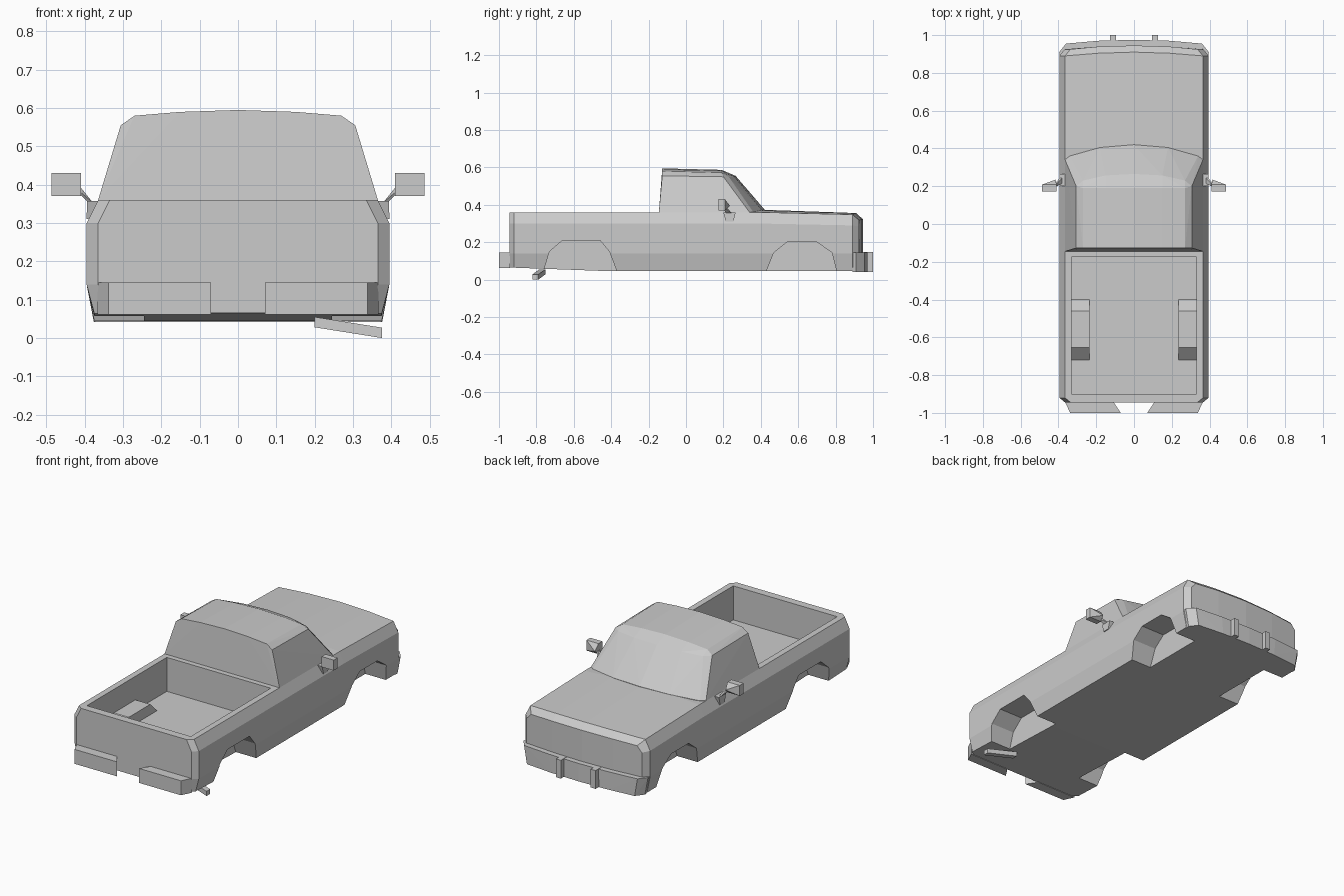
import bpy, bmesh

if "Cube" in bpy.data.objects:
    bpy.data.objects.remove(bpy.data.objects["Cube"])

grey = bpy.data.materials.new("light_grey")
grey.use_nodes = True
grey.diffuse_color = (0.6, 0.6, 0.6, 1)
grey.node_tree.nodes["Principled BSDF"].inputs["Base Color"].default_value = (0.6, 0.6, 0.6, 1)


def finish(name, bm):
    bmesh.ops.recalc_face_normals(bm, faces=bm.faces)
    mesh = bpy.data.meshes.new(name)
    bm.to_mesh(mesh)
    bm.free()
    mesh.materials.append(grey)
    obj = bpy.data.objects.new(name, mesh)
    bpy.context.collection.objects.link(obj)
    return obj


def hull(name, points, side=1):
    """Convex solid around the points, flipped in x when side is -1."""
    bm = bmesh.new()
    for x, y, z in points:
        bm.verts.new((x * side, y, z))
    res = bmesh.ops.convex_hull(bm, input=bm.verts)
    loose = [v for v in bm.verts if not v.link_faces]
    bmesh.ops.delete(bm, geom=loose, context='VERTS')
    bmesh.ops.dissolve_limit(bm, angle_limit=0.005, verts=bm.verts, edges=bm.edges)
    return finish(name, bm)


def corners(x, y, z):
    return [(a, b, c) for a in x for b in y for c in z]


def across(profile, x0, x1):
    """Side profile of (y, z) spanned between two x positions."""
    return [(x, y, z) for x in (x0, x1) for y, z in profile]


def boolean(target, tool, operation):
    mod = target.modifiers.new("cut", 'BOOLEAN')
    mod.operation = operation
    mod.solver = 'EXACT'
    mod.object = tool
    bpy.context.view_layer.objects.active = target
    bpy.ops.object.modifier_apply(modifier=mod.name)
    bpy.data.objects.remove(tool)


def section(y, inset, low, shoulder, top, crown, bulge):
    """Closed body cross-section, bowed forward at its centre by bulge."""
    half = [(0.19, low, 0.7), (0.375 - inset, low, 0), (0.395 - inset, 0.14, 0),
            (0.395 - inset, shoulder, 0), (0.365 - min(inset, 0.03), top, 0),
            (0.19, top + crown * 0.75, 0.7)]
    right = [(x, y + bulge * k, z) for x, z, k in half]
    left = [(-x, b, z) for x, b, z in reversed(right)]
    return [(0, y + bulge, low)] + right + [(0, y + bulge, top + crown)] + left


# Body shell, lofted from tail to nose
rings = [section(-0.945, 0.03, 0.065, 0.30, 0.36, 0, 0),
         section(-0.92, 0, 0.064, 0.30, 0.36, 0, 0),
         section(-0.40, 0, 0.045, 0.30, 0.36, 0, 0),
         section(0.30, 0, 0.045, 0.30, 0.36, 0, 0),
         section(0.40, 0, 0.045, 0.30, 0.36, 0.014, 0),
         section(0.89, 0, 0.045, 0.29, 0.348, 0.008, 0.02),
         section(0.925, 0.028, 0.045, 0.285, 0.318, 0.006, 0.02)]
bm = bmesh.new()
loops = [[bm.verts.new(p) for p in ring] for ring in rings]
n = len(loops[0])
for a, b in zip(loops, loops[1:]):
    for i in range(n):
        j = (i + 1) % n
        bm.faces.new((a[i], a[j], b[j], b[i]))
bm.faces.new(loops[0])
nose = loops[-1]
bm.faces.new(nose[1:7])
bm.faces.new((nose[0], nose[1], nose[6], nose[7]))
bm.faces.new((nose[0], nose[7], nose[8], nose[13]))
bm.faces.new(nose[8:14])
body = finish("body", bm)

# Open cargo bed with wheel boxes
bed = hull("bed_cutter", corners((-0.33, 0.33), (-0.90, -0.175), (0.165, 0.5)))
boolean(body, bed, 'DIFFERENCE')
box = [(-0.72, 0.14), (-0.72, 0.165), (-0.655, 0.225), (-0.46, 0.225), (-0.40, 0.165), (-0.40, 0.14)]
rear_arch = [(-0.775, 0), (-0.76, 0.05), (-0.73, 0.15), (-0.66, 0.21),
             (-0.46, 0.21), (-0.41, 0.15), (-0.37, 0.045), (-0.355, 0)]
front_arch = [(0.415, 0), (0.43, 0.045), (0.47, 0.145), (0.54, 0.2),
              (0.70, 0.2), (0.78, 0.145), (0.805, 0.045), (0.815, 0)]
for side in (1, -1):
    boolean(body, hull("wheel_box", across(box, 0.235, 0.35), side), 'UNION')
    for arch in (rear_arch, front_arch):
        boolean(body, hull("arch_cutter", across(arch, 0.245, 0.5), side), 'DIFFERENCE')

# Cab: roof, raked windscreen and leaning sides
cab = []
for s in (1, -1):
    # roof x, roof z, screen top y and z, screen base x, y and z
    for rx, rz, ty, tz, bx, by, bz in ((0, 0.595, 0.265, 0.555, 0, 0.42, 0.375),
                                       (0.15, 0.59, 0.257, 0.553, 0.18, 0.405, 0.371),
                                       (0.27, 0.58, 0.23, 0.548, 0.34, 0.36, 0.361),
                                       (0.306, 0.555, 0.2, 0.55, 0.365, 0.34, 0.36)):
        cab += [(s * rx, -0.127, rz), (s * rx, 0.19, rz - 0.008),
                (s * rx, ty, tz), (s * bx, by, bz), (s * bx, by, 0.345)]
    cab += [(s * 0.365, -0.145, 0.36), (s * 0.365, -0.145, 0.345)]
hull("cab", cab)

# Front bumper, narrowing towards the bottom
plan = [(0.393, 0.89), (0.396, 0.91), (0.36, 0.955), (0.19, 0.97), (0, 0.975)]
hull("front_bumper", [(s * x * k, y, z) for s in (1, -1) for x, y in plan
                      for k, z in ((1, 0.145), (0.95, 0.042))])

# Split rear bumper: flat pieces with tapered ends
rear_plan = [(0.11, -0.94), (0.07, -1.0), (0.338, -1.0), (0.366, -0.94)]

for side, label in ((1, "left"), (-1, "right")):
    hull(label + "_rear_bumper", [(x, y, z) for x, y in rear_plan for z in (0.062, 0.145)], side)
    hull(label + "_bumper_guard", corners((0.095, 0.126), (0.95, 1.0), (0.042, 0.147)), side)
    # Door mirror: foot, stalk and head
    hull(label + "_mirror_foot", corners((0.36, 0.394), (0.2, 0.265), (0.358,))
         + corners((0.37, 0.395), (0.213, 0.253), (0.31,)), side)
    hull(label + "_mirror_stalk", corners((0.38, 0.392), (0.215, 0.245), (0.355,))
         + corners((0.408, 0.416), (0.2, 0.215), (0.378, 0.39)), side)
    hull(label + "_mirror_head", corners((0.41, 0.487), (0.173, 0.208), (0.37, 0.43))
         + [(0.415, 0.235, 0.395)], side)

# Exhaust pipe running out to one side
hull("exhaust_pipe", corners((0.2,), (-0.785, -0.752), (0.028, 0.055))
     + corners((0.376,), (-0.822, -0.79), (0.0, 0.027)))
